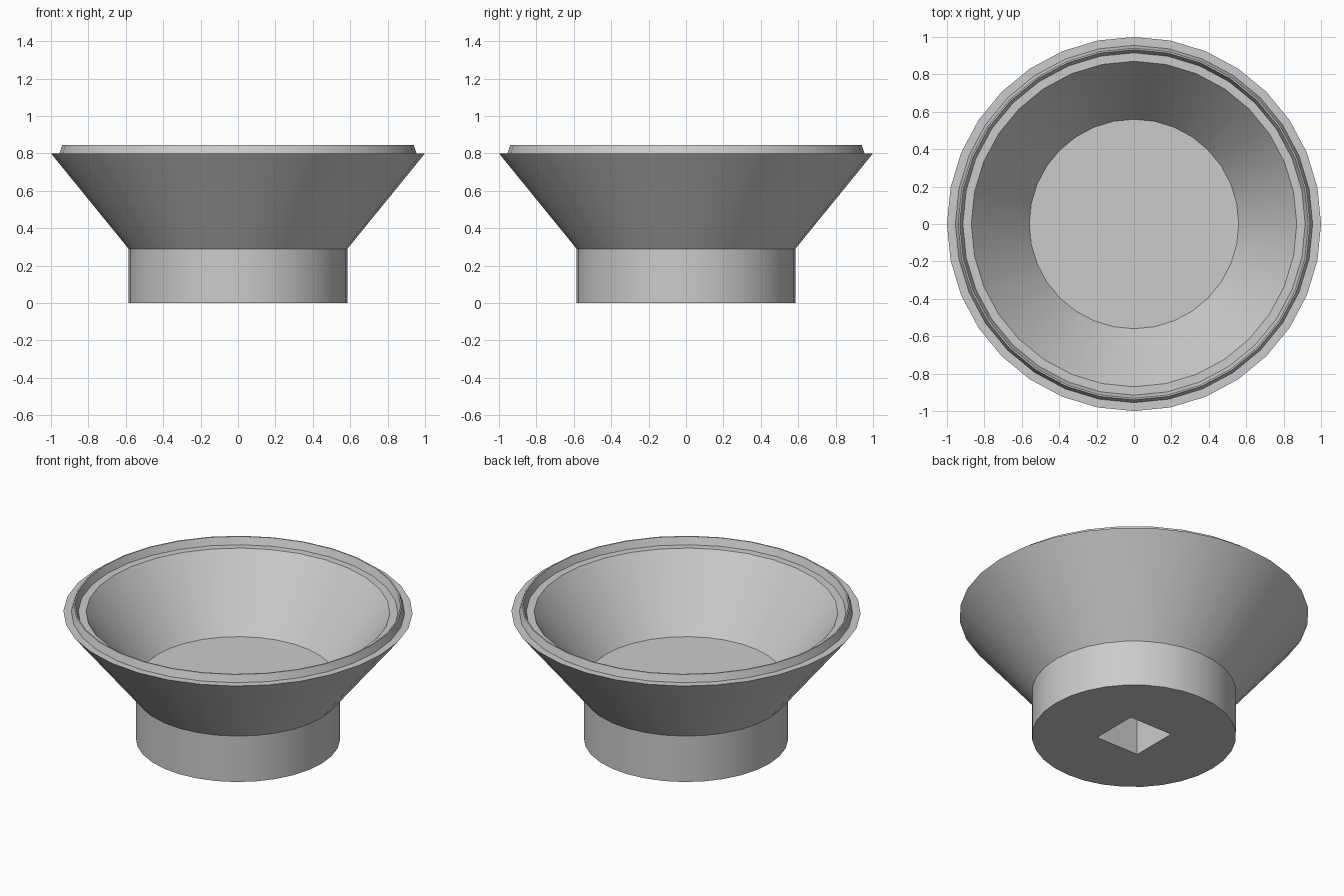
import bpy, bmesh, math
from mathutils import Matrix

if "Cube" in bpy.data.objects:
    bpy.data.objects.remove(bpy.data.objects["Cube"])

SEGMENTS = 32

grey = bpy.data.materials.new("light grey")
grey.use_nodes = True
colour = (0.6, 0.6, 0.6, 1)
grey.diffuse_color = colour
grey.node_tree.nodes["Principled BSDF"].inputs["Base Color"].default_value = colour


def make_object(name, bm):
    bmesh.ops.recalc_face_normals(bm, faces=bm.faces)
    mesh = bpy.data.meshes.new(name)
    bm.to_mesh(mesh)
    bm.free()
    mesh.materials.append(grey)
    obj = bpy.data.objects.new(name, mesh)
    bpy.context.collection.objects.link(obj)
    return obj


def lathe(name, profile):
    """Turn (radius, height) points around z and cap both ends."""
    bm = bmesh.new()
    rings = []
    for r, z in profile:
        angles = [math.tau * i / SEGMENTS for i in range(SEGMENTS)]
        rings.append([bm.verts.new((r * math.cos(a), r * math.sin(a), z)) for a in angles])
    for low, high in zip(rings, rings[1:]):
        for i in range(SEGMENTS):
            j = (i + 1) % SEGMENTS
            bm.faces.new((low[i], low[j], high[j], high[i]))
    bm.faces.new(rings[0])
    bm.faces.new(rings[-1])
    return make_object(name, bm)


# Flared cup: foot, flare, rim, raised ridge, inner ledge, bowl floor
cup = lathe("flared_cup", [
    (0.585, 0), (0.585, 0.29),
    (1.0, 0.80), (0.955, 0.80),
    (0.94, 0.845), (0.932, 0.845),
    (0.915, 0.80), (0.87, 0.80),
    (0.56, 0.385),
])

# Square socket in the underside
bm = bmesh.new()
bmesh.ops.create_cube(bm, size=1, matrix=Matrix.Diagonal((0.3, 0.3, 0.56, 1)))
socket = make_object("socket_cutter", bm)
socket.hide_render = True

cut = cup.modifiers.new("socket", 'BOOLEAN')
cut.operation = 'DIFFERENCE'
cut.solver = 'EXACT'
cut.object = socket

bpy.ops.object.select_all(action='DESELECT')
cup.select_set(True)
bpy.context.view_layer.objects.active = cup
bpy.ops.object.modifier_apply(modifier=cut.name)
bpy.data.objects.remove(socket)
bpy.ops.object.shade_smooth_by_angle(angle=math.radians(30))
